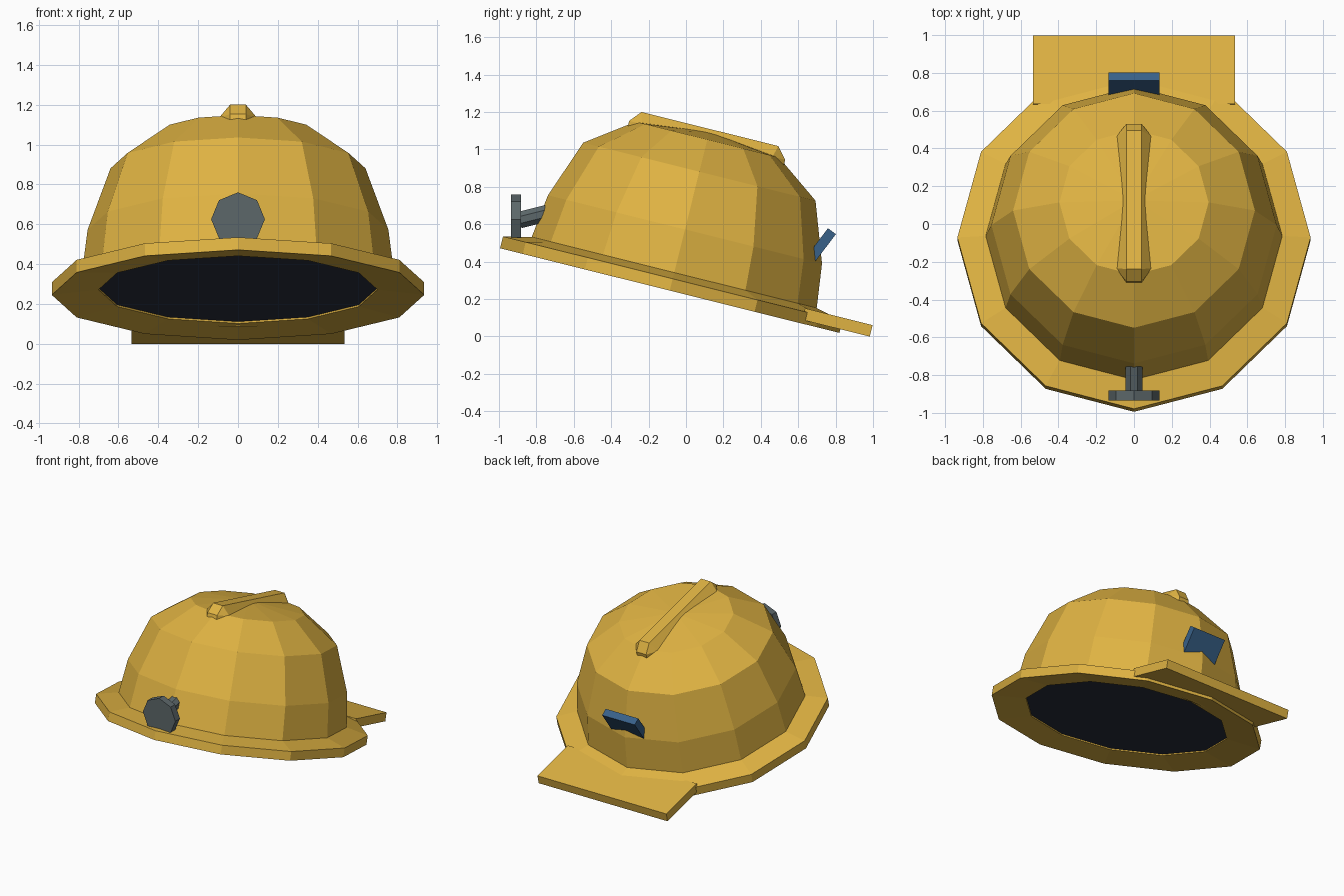
import bpy
import bmesh
from math import radians, sin, cos, tau
from mathutils import Matrix, Vector

cube = bpy.data.objects.get("Cube")
if cube:
    bpy.data.objects.remove(cube, do_unlink=True)

SIDES = 12
# Frame of the tilted helmet shell: the origin is the middle of the brim's underside
TILT = Matrix.Translation((0, -0.087, 0.245)) @ Matrix.Rotation(radians(-14), 4, "X")


def material(name, r, g, b):
    mat = bpy.data.materials.new(name)
    mat.use_nodes = True
    mat.diffuse_color = (r, g, b, 1)
    mat.node_tree.nodes["Principled BSDF"].inputs["Base Color"].default_value = (r, g, b, 1)
    return mat


YELLOW = material("helmet yellow", 0.74, 0.45, 0.055)
GREY = material("lamp grey", 0.107, 0.136, 0.144)
BLUE = material("clip blue", 0.04, 0.12, 0.25)
DARK = material("lining dark", 0.025, 0.031, 0.052)


def finish(name, bm, mat, matrix=Matrix()):
    bm.transform(matrix)
    bmesh.ops.recalc_face_normals(bm, faces=bm.faces)
    mesh = bpy.data.meshes.new(name)
    bm.to_mesh(mesh)
    bm.free()
    mesh.materials.append(mat)
    obj = bpy.data.objects.new(name, mesh)
    bpy.context.collection.objects.link(obj)
    return obj


def lathe(name, profile, mat, closed=False):
    """Turn (radius, height) points around the shell axis."""
    bm = bmesh.new()
    rings = []
    for r, h in profile:
        if r == 0:
            rings.append([bm.verts.new((0, 0, h))] * SIDES)
        else:
            rings.append([bm.verts.new((r * cos(tau * i / SIDES), r * sin(tau * i / SIDES), h))
                          for i in range(SIDES)])
    pairs = list(zip(rings, rings[1:]))
    if closed:
        pairs.append((rings[-1], rings[0]))
    for low, high in pairs:
        for i in range(SIDES):
            j = (i + 1) % SIDES
            corners = dict.fromkeys((low[i], low[j], high[j], high[i]))
            bm.faces.new(list(corners))
    return finish(name, bm, mat, TILT)


def box(name, low, high, mat, matrix):
    bm = bmesh.new()
    bmesh.ops.create_cube(bm, size=1)
    low, high = Vector(low), Vector(high)
    fit = Matrix.Translation((low + high) / 2) @ Matrix.Diagonal((*(high - low), 1))
    return finish(name, bm, mat, matrix @ fit)


def rod(name, start, end, radius, sides, mat, turn=0):
    bm = bmesh.new()
    start, end = Vector(start), Vector(end)
    axis = end - start
    bmesh.ops.create_cone(bm, cap_ends=True, segments=sides, radius1=radius,
                          radius2=radius, depth=axis.length)
    aim = axis.to_track_quat("Z", "Y").to_matrix().to_4x4()
    spin = Matrix.Rotation(radians(turn), 4, "Z")
    return finish(name, bm, mat, Matrix.Translation((start + end) / 2) @ aim @ spin)


# Shell and brim
lathe("dome", [(0.79, 0.05), (0.785, 0.1), (0.755, 0.337), (0.64, 0.655),
               (0.395, 0.832), (0, 0.875)], YELLOW)
lathe("brim", [(0.7, 0.027), (0.935, 0), (0.935, 0.065), (0.77, 0.103), (0.7, 0.06)],
      YELLOW, closed=True)

# Dark opening underneath
lathe("lining", [(0.705, 0.036), (0, 0.036)], DARK)

# Flat bill behind the shell
box("bill", (-0.535, 0.725, 0.02), (0.535, 1.097, 0.083), YELLOW, TILT)

# Crest along the crown: an eight-sided base rising to a narrow flat top
bm = bmesh.new()
base = [(0.04, 0.43), (0.094, 0.36)]
outline = base + [(x, -y) for x, y in reversed(base)]
outline += [(-x, -y) for x, y in outline]
foot = [bm.verts.new((x, y, 0.77)) for x, y in outline]
waist = [bm.verts.new((x, y, 0.828)) for x, y in outline]
top = {(sx, sy): bm.verts.new((0.04 * sx, 0.377 * sy, 0.89))
       for sx in (1, -1) for sy in (1, -1)}
for i in range(len(outline)):
    j = (i + 1) % len(outline)
    bm.faces.new((foot[i], foot[j], waist[j], waist[i]))
    tops = [top[(1 if outline[k][0] > 0 else -1, 1 if outline[k][1] > 0 else -1)]
            for k in (j, i)]
    bm.faces.new(list(dict.fromkeys([waist[i], waist[j]] + tops)))
bm.faces.new([top[k] for k in ((1, 1), (1, -1), (-1, -1), (-1, 1))])
bm.faces.new(foot)
finish("crest", bm, YELLOW, TILT)

# Lamp at the front, on a short stem
rod("lamp_disc", (0, -0.935, 0.625), (0, -0.882, 0.625), 0.135, 8, GREY)
rod("lamp_stem", (0, -0.89, 0.622), (0, -0.68, 0.675), 0.048, 8, GREY, 22.5)

# Slanted clip at the back, sunk into the shell
lean = Matrix.Translation((0, 0.78, 0.5625)) @ Matrix.Rotation(radians(-37), 4, "X")
box("rear_clip", (-0.135, -0.0265, -0.25), (0.135, 0.0265, 0), BLUE, lean)
